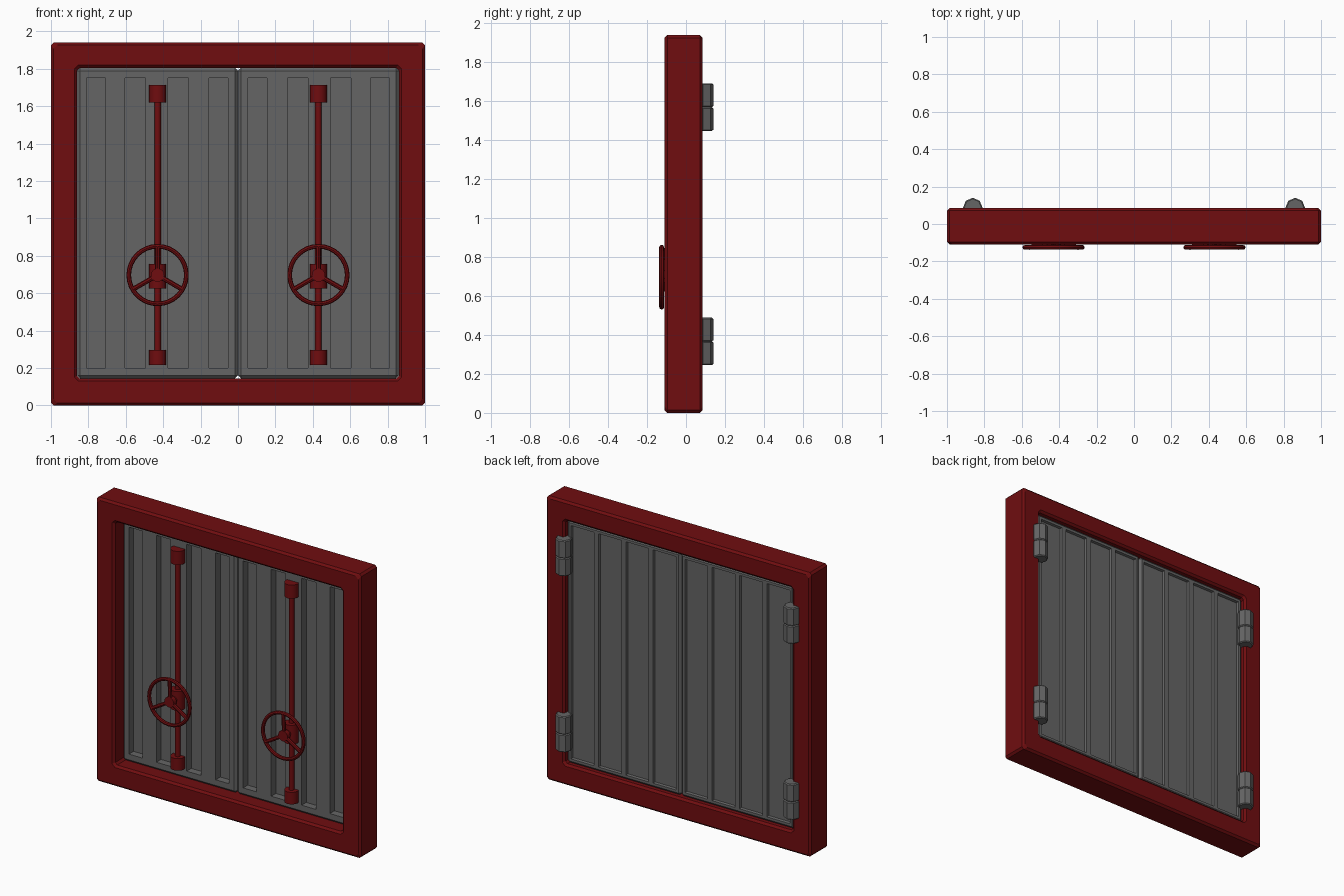
import bpy, bmesh
from math import radians, sin, cos, pi
from mathutils import Matrix, Vector

if "Cube" in bpy.data.objects:
    bpy.data.objects.remove(bpy.data.objects["Cube"])

red = bpy.data.materials.new("red_paint")
red.diffuse_color = (0.16, 0.004, 0.005, 1)
red.use_nodes = True
red.node_tree.nodes["Principled BSDF"].inputs["Base Color"].default_value = red.diffuse_color
grey = bpy.data.materials.new("grey_steel")
grey.diffuse_color = (0.13, 0.13, 0.13, 1)
grey.use_nodes = True
grey.node_tree.nodes["Principled BSDF"].inputs["Base Color"].default_value = grey.diffuse_color


def make(name, bm, mat, smooth=False):
    bmesh.ops.recalc_face_normals(bm, faces=bm.faces)
    me = bpy.data.meshes.new(name)
    bm.to_mesh(me)
    bm.free()
    me.materials.append(mat)
    ob = bpy.data.objects.new(name, me)
    bpy.context.collection.objects.link(ob)
    if smooth:
        bpy.ops.object.select_all(action='DESELECT')
        ob.select_set(True)
        bpy.context.view_layer.objects.active = ob
        bpy.ops.object.shade_smooth_by_angle(angle=radians(40))
    return ob


def box(bm, lo, hi):
    lo, hi = Vector(lo), Vector(hi)
    m = Matrix.Translation((lo + hi) / 2) @ Matrix.Diagonal((hi - lo).to_4d())
    bmesh.ops.create_cube(bm, size=1, matrix=m)


def rod(bm, a, b, r, sides=16):
    a, b = Vector(a), Vector(b)
    d = b - a
    rot = Vector((0, 0, 1)).rotation_difference(d).to_matrix().to_4x4()
    bmesh.ops.create_cone(bm, cap_ends=True, segments=sides, radius1=r, radius2=r,
                          depth=d.length, matrix=Matrix.Translation((a + b) / 2) @ rot)


def bevel(bm, width):
    bmesh.ops.bevel(bm, geom=bm.edges[:], offset=width, segments=1, affect='EDGES')


# Frame: square ring with chamfered edges
def ring(bm, x, z0, z1, y):
    return [bm.verts.new(p) for p in ((-x, y, z0), (x, y, z0), (x, y, z1), (-x, y, z1))]


bm = bmesh.new()
loops = [ring(bm, 1, 0, 1.94, -0.11), ring(bm, 1, 0, 1.94, 0.085),
         ring(bm, 0.86, 0.145, 1.805, 0.085), ring(bm, 0.86, 0.145, 1.805, -0.11)]
for k in range(4):
    a, b = loops[k], loops[(k + 1) % 4]
    for i in range(4):
        j = (i + 1) % 4
        bm.faces.new((a[i], a[j], b[j], b[i]))
bmesh.ops.recalc_face_normals(bm, faces=bm.faces)
bevel(bm, 0.014)
make("frame", bm, red)


# Doors: chamfered slab, deep slots in front, shallow panels behind
FRONT, BACK = -0.02, 0.06


def split(bm, sign, xs, zs):
    for axis, vals in ((0, xs), (2, zs)):
        for v in vals:
            faces = [f for f in bm.faces if f.normal.y * sign > 0.9]
            geom = faces + list({e for f in faces for e in f.edges}) + \
                list({p for f in faces for p in f.verts})
            co, no = Vector((0, 0, 0)), Vector((0, 0, 0))
            co[axis], no[axis] = v, 1
            bmesh.ops.bisect_plane(bm, geom=geom, plane_co=co, plane_no=no)
            bm.normal_update()
    return [f for f in bm.faces if f.normal.y * sign > 0.9]


def door(name, side):
    bm = bmesh.new()
    box(bm, (0, FRONT, 0.145), (0.86, BACK, 1.805))
    bevel(bm, 0.016)
    bm.normal_update()
    slots = ((0.053, 0.155), (0.265, 0.374), (0.495, 0.603), (0.708, 0.81))
    cells = split(bm, -1, [x for s in slots for x in s], (0.2, 1.75))
    pick = [f for f in cells if 0.2 < f.calc_center_median().z < 1.75
            and any(a < f.calc_center_median().x < b for a, b in slots)]
    out = bmesh.ops.extrude_discrete_faces(bm, faces=pick)["faces"]
    for f in out:
        bmesh.ops.translate(bm, verts=f.verts[:], vec=(0, 0.05, 0))
    bm.normal_update()
    backs = split(bm, 1, (0.223, 0.43, 0.637), ())
    bmesh.ops.inset_individual(bm, faces=backs, thickness=0.024)
    bmesh.ops.inset_individual(bm, faces=backs, thickness=0.006, depth=-0.016)
    if side < 0:
        bmesh.ops.scale(bm, verts=bm.verts, vec=(-1, 1, 1))
    make(name, bm, grey)


def lock(prefix, x):
    # Locking bar with its three round collars
    y = -0.035
    bm = bmesh.new()
    rod(bm, (x, y, 0.25), (x, y, 1.68), 0.017)
    make(prefix + "_lock_bar", bm, red, True)
    bm = bmesh.new()
    for z0, z1 in ((0.215, 0.297), (0.625, 0.755), (1.62, 1.713)):
        rod(bm, (x, y, z0), (x, y, z1), 0.046)
    make(prefix + "_bar_collars", bm, red, True)
    # Handwheel: rim, three spokes and hub
    zc, yw = 0.697, -0.125
    bm = bmesh.new()
    n, m, R, r = 32, 8, 0.154, 0.0125
    vs = [[bm.verts.new((x + (R + r * cos(b)) * cos(a), yw + r * sin(b),
                         zc + (R + r * cos(b)) * sin(a)))
           for b in (2 * pi * j / m for j in range(m))]
          for a in (2 * pi * i / n for i in range(n))]
    for i in range(n):
        for j in range(m):
            bm.faces.new((vs[i][j], vs[(i + 1) % n][j],
                          vs[(i + 1) % n][(j + 1) % m], vs[i][(j + 1) % m]))
    make(prefix + "_wheel_rim", bm, red, True)
    bm = bmesh.new()
    for k in range(3):
        a = radians(90 + 120 * k)
        rod(bm, (x, -0.115, zc),
            (x + R * cos(a), yw, zc + R * sin(a)), 0.013, 8)
    make(prefix + "_wheel_spokes", bm, red, True)
    bm = bmesh.new()
    rod(bm, (x, -0.13, zc), (x, -0.1, zc), 0.036)
    rod(bm, (x, -0.1, zc), (x, y, zc), 0.022)
    make(prefix + "_wheel_hub", bm, red, True)


# Hinges: stacked eight-sided knuckles
def hinges(prefix, x):
    for tag, z in (("lower", 0.367), ("upper", 1.57)):
        bm = bmesh.new()
        for z0, z1 in ((z - 0.122, z), (z, z + 0.122)):
            rod(bm, (x, 0.088, z0), (x, 0.088, z1), 0.052, 8)
        caps = [e for e in bm.edges if abs(e.verts[0].co.z - e.verts[1].co.z) < 1e-4]
        bmesh.ops.bevel(bm, geom=caps, offset=0.006, segments=1, affect='EDGES')
        make(f"{prefix}_{tag}_hinge", bm, grey)


for prefix, side in (("left", -1), ("right", 1)):
    door(prefix + "_door", side)
    lock(prefix, side * 0.43)
    hinges(prefix, side * 0.862)
